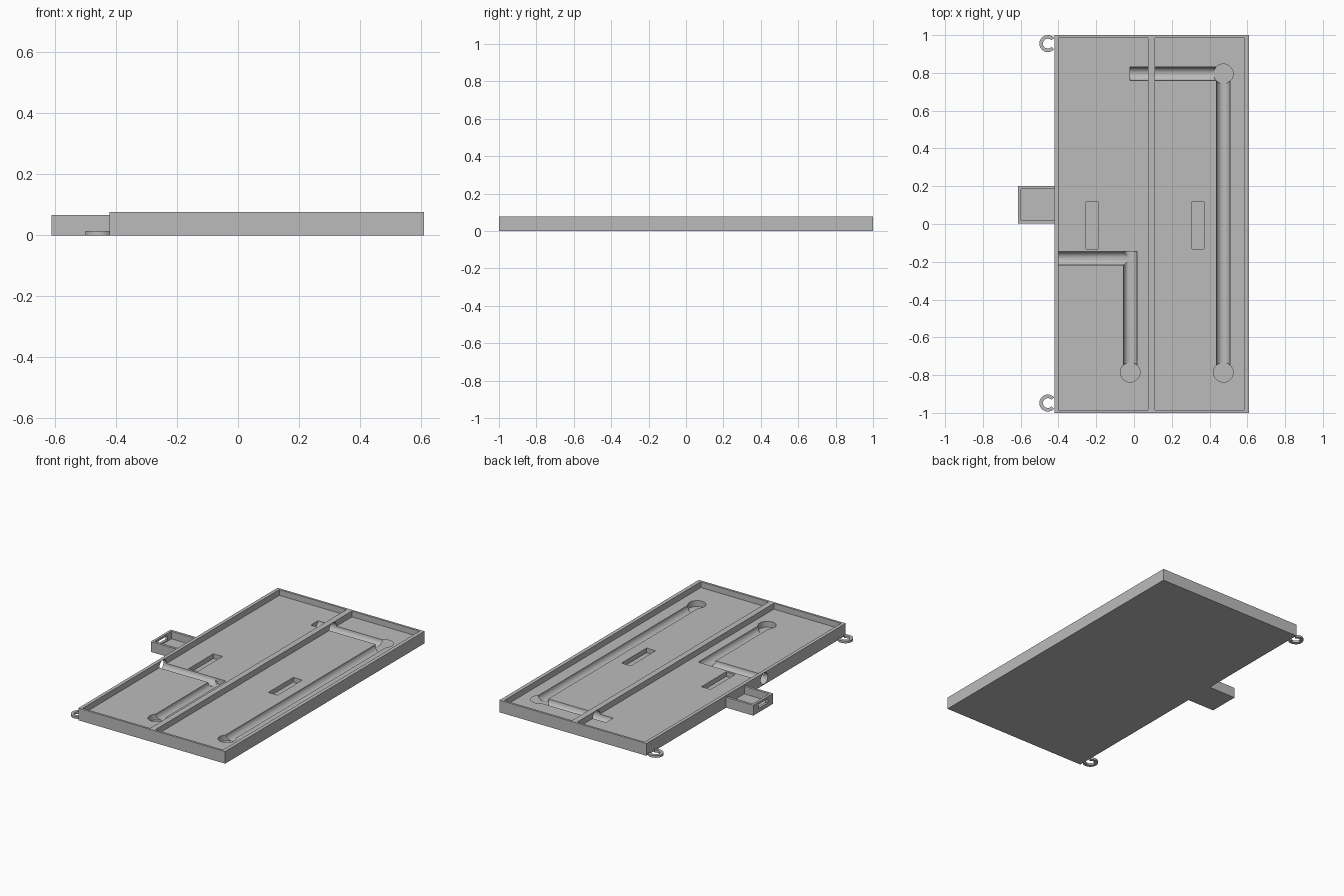
import bpy
import bmesh
import math
from mathutils import Vector

if "Cube" in bpy.data.objects:
    bpy.data.objects.remove(bpy.data.objects["Cube"], do_unlink=True)

GREY = (0.5, 0.5, 0.5, 1.0)
grey = bpy.data.materials.new("plain grey")
grey.use_nodes = True
grey.diffuse_color = GREY
grey.node_tree.nodes["Principled BSDF"].inputs["Base Color"].default_value = GREY


def to_object(name, bm):
    bmesh.ops.recalc_face_normals(bm, faces=bm.faces)
    mesh = bpy.data.meshes.new(name)
    bm.to_mesh(mesh)
    bm.free()
    mesh.materials.append(grey)
    obj = bpy.data.objects.new(name, mesh)
    bpy.context.collection.objects.link(obj)
    return obj


def box(name, x, y, z):
    bm = bmesh.new()
    bmesh.ops.create_cube(bm, size=1)
    for v in bm.verts:
        v.co = [lo + (c + 0.5) * (hi - lo) for c, (lo, hi) in zip(v.co, (x, y, z))]
    return to_object(name, bm)


def rod(name, start, end, radius, segments=40):
    start, end = Vector(start), Vector(end)
    axis = end - start
    bm = bmesh.new()
    bmesh.ops.create_cone(bm, cap_ends=True, segments=segments, radius1=radius,
                          radius2=radius, depth=axis.length)
    bm.transform(axis.to_track_quat("Z", "Y").to_matrix().to_4x4())
    bmesh.ops.translate(bm, verts=bm.verts, vec=(start + end) / 2)
    return to_object(name, bm)


def select_only(obj):
    bpy.ops.object.select_all(action="DESELECT")
    obj.select_set(True)
    bpy.context.view_layer.objects.active = obj


def carve(target, cutters):
    select_only(target)
    for cutter in cutters:
        cutter.hide_render = True
        mod = target.modifiers.new("carve", "BOOLEAN")
        mod.operation = "DIFFERENCE"
        mod.solver = "EXACT"
        mod.object = cutter
        bpy.ops.object.modifier_apply(modifier=mod.name)
        bpy.data.objects.remove(cutter, do_unlink=True)


def smooth(obj):
    select_only(obj)
    bpy.ops.object.shade_smooth_by_angle(angle=math.radians(30))


TOP, FLOOR, BOTTOM = 0.077, 0.04, 0.005
CHANNEL = 0.036
LEFT_X, RIGHT_X = -0.02, 0.473
NEAR_Y, FAR_Y, ELBOW_Y = -0.785, 0.795, -0.182

# Base plate with two shallow bays split by a divider
base = box("base_plate", (-0.422, 0.61), (-1, 1), (0, TOP))
cutters = [box("bay", xs, (-0.986, 0.986), (FLOOR, 0.2))
           for xs in ((-0.4, 0.073), (0.11, 0.586))]

# Rounded channels, including the side outlet and the tunnel under the divider
for start, end in (((-0.6, ELBOW_Y), (LEFT_X, ELBOW_Y)),
                   ((LEFT_X, ELBOW_Y + CHANNEL), (LEFT_X, NEAR_Y)),
                   ((RIGHT_X, NEAR_Y), (RIGHT_X, FAR_Y)),
                   ((LEFT_X, FAR_Y), (RIGHT_X, FAR_Y))):
    cutters.append(rod("channel", (*start, FLOOR), (*end, FLOOR), CHANNEL))

# Round wells at the channel ends
for x, y in ((LEFT_X, NEAR_Y), (LEFT_X, FAR_Y), (RIGHT_X, NEAR_Y), (RIGHT_X, FAR_Y)):
    cutters.append(rod("well", (x, y, BOTTOM - 0.002), (x, y, 0.06), 0.052))

# Rectangular pockets
for x in (-0.223, 0.338):
    cutters.append(box("pocket", (x - 0.032, x + 0.032), (-0.132, 0.118), (0.01, 0.06)))
carve(base, cutters)
smooth(base)

# Side tray with a window in its outer wall
tray = box("side_tray", (-0.613, -0.421), (0.002, 0.2), (0, 0.066))
carve(tray, [box("tray_hollow", (-0.597, -0.4219), (0.018, 0.184), (0.018, 0.2)),
             box("tray_window", (-0.7, -0.58), (0.055, 0.147), (0.026, 0.052))])


# Open C-shaped hooks beside two corners
def hook(name, cx, cy):
    bm = bmesh.new()
    rings = []
    steps = 32
    for i in range(steps + 1):
        a = math.radians(42 + 276 * i / steps)
        rings.append([bm.verts.new((cx + r * math.cos(a), cy + r * math.sin(a), z))
                      for r, z in ((0.026, 0), (0.045, 0), (0.045, 0.014), (0.026, 0.014))])
    for a, b in zip(rings, rings[1:]):
        for k in range(4):
            n = (k + 1) % 4
            bm.faces.new((a[k], a[n], b[n], b[k]))
    bm.faces.new(rings[0])
    bm.faces.new(rings[-1])
    smooth(to_object(name, bm))


hook("front_hook", -0.456, -0.948)
hook("back_hook", -0.456, 0.955)
